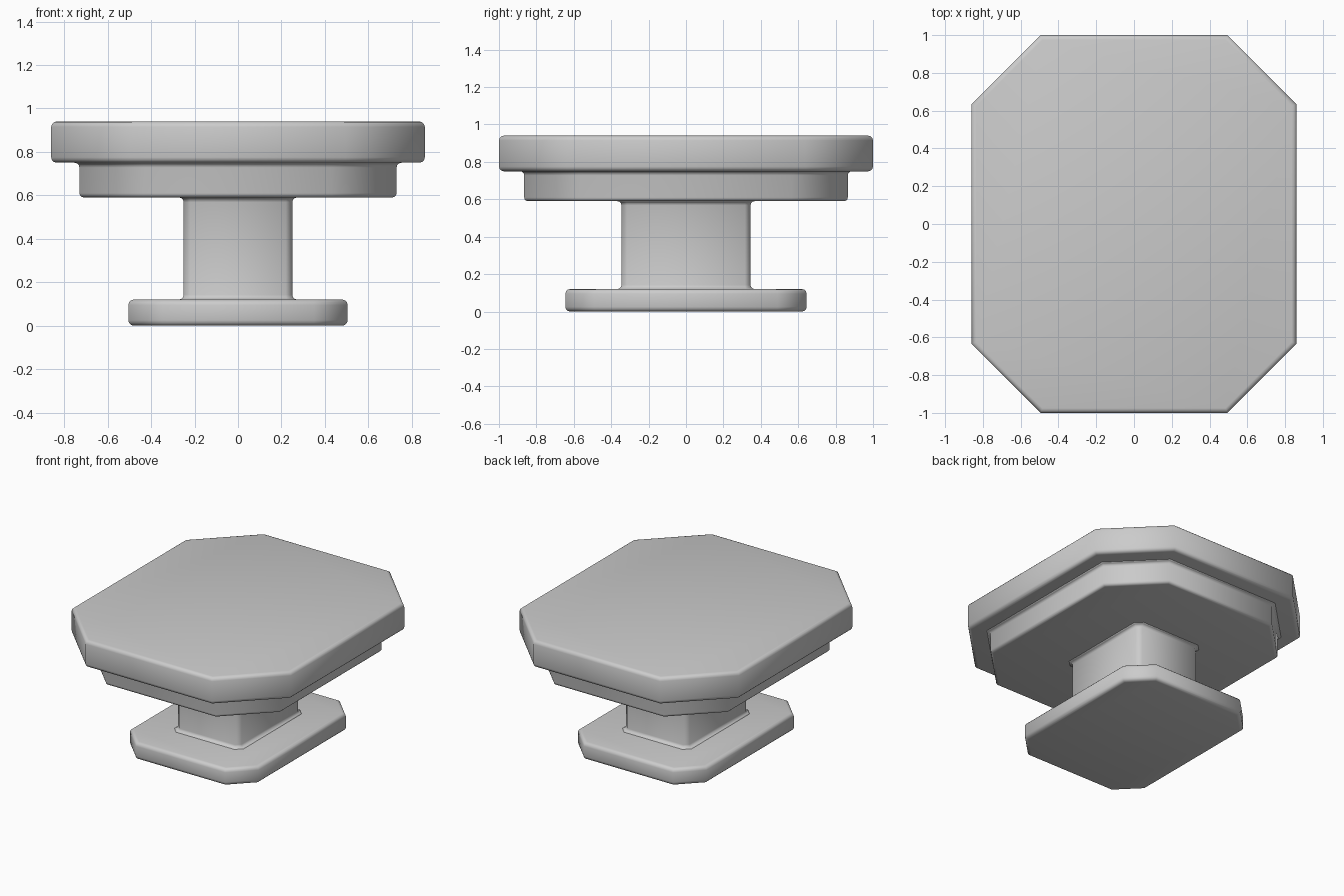
import bpy
import bmesh
import math

cube = bpy.data.objects.get("Cube")
if cube:
    bpy.data.objects.remove(cube, do_unlink=True)

grey = bpy.data.materials.new("plain_grey")
grey.use_nodes = True
colour = (0.6, 0.6, 0.6, 1)
grey.diffuse_color = colour
grey.node_tree.nodes["Principled BSDF"].inputs["Base Color"].default_value = colour

STEPS = 3
QUARTER = [math.pi / 2 * i / STEPS for i in range(STEPS + 1)]


def octagon(hx, hy, cut, offset):
    """Rectangle with chamfered corners, moved outwards by offset."""
    cut += offset * (2 - math.sqrt(2))
    hx, hy = hx + offset, hy + offset
    return [(hx, cut - hy), (hx, hy - cut), (hx - cut, hy), (cut - hx, hy),
            (-hx, hy - cut), (-hx, cut - hy), (cut - hx, -hy), (hx - cut, -hy)]


def round_bottom(z, r):
    return [(r * (math.sin(a) - 1), z + r * (1 - math.cos(a))) for a in QUARTER]


def round_top(z, r):
    return [(o, 2 * z - h) for o, h in reversed(round_bottom(z, r))]


def flare_top(z, r):
    """Concave fillet spreading out under the part above, sunk into it."""
    arc = [(r * (1 - math.cos(a)), z - r + r * math.sin(a)) for a in QUARTER]
    return arc + [(r, z + 0.02)]


def flare_bottom(z, r):
    return [(o, 2 * z - h) for o, h in reversed(flare_top(z, r))]


def loft(name, hx, hy, cut, profile):
    """Stack octagons along a profile of (outward offset, height) pairs."""
    bm = bmesh.new()
    rings = [[bm.verts.new((x, y, z)) for x, y in octagon(hx, hy, cut, o)]
             for o, z in profile]
    for low, high in zip(rings, rings[1:]):
        for i in range(8):
            j = (i + 1) % 8
            bm.faces.new((low[i], low[j], high[j], high[i]))
    bm.faces.new(rings[0][::-1])
    bm.faces.new(rings[-1])
    for face in bm.faces:
        face.smooth = True
    mesh = bpy.data.meshes.new(name)
    bm.to_mesh(mesh)
    bm.free()
    mesh.materials.append(grey)
    obj = bpy.data.objects.new(name, mesh)
    bpy.context.collection.objects.link(obj)


# Foot slab, column, stepped apron and tabletop
loft("base", 0.505, 0.645, 0.155, round_bottom(0, 0.025) + round_top(0.12, 0.025))
loft("column", 0.25, 0.345, 0.03, flare_bottom(0.12, 0.022) + flare_top(0.59, 0.022))
loft("apron", 0.73, 0.865, 0.3, round_bottom(0.59, 0.02) + flare_top(0.75, 0.022))
loft("tabletop", 0.86, 1.0, 0.365, round_bottom(0.75, 0.025) + round_top(0.94, 0.025))
